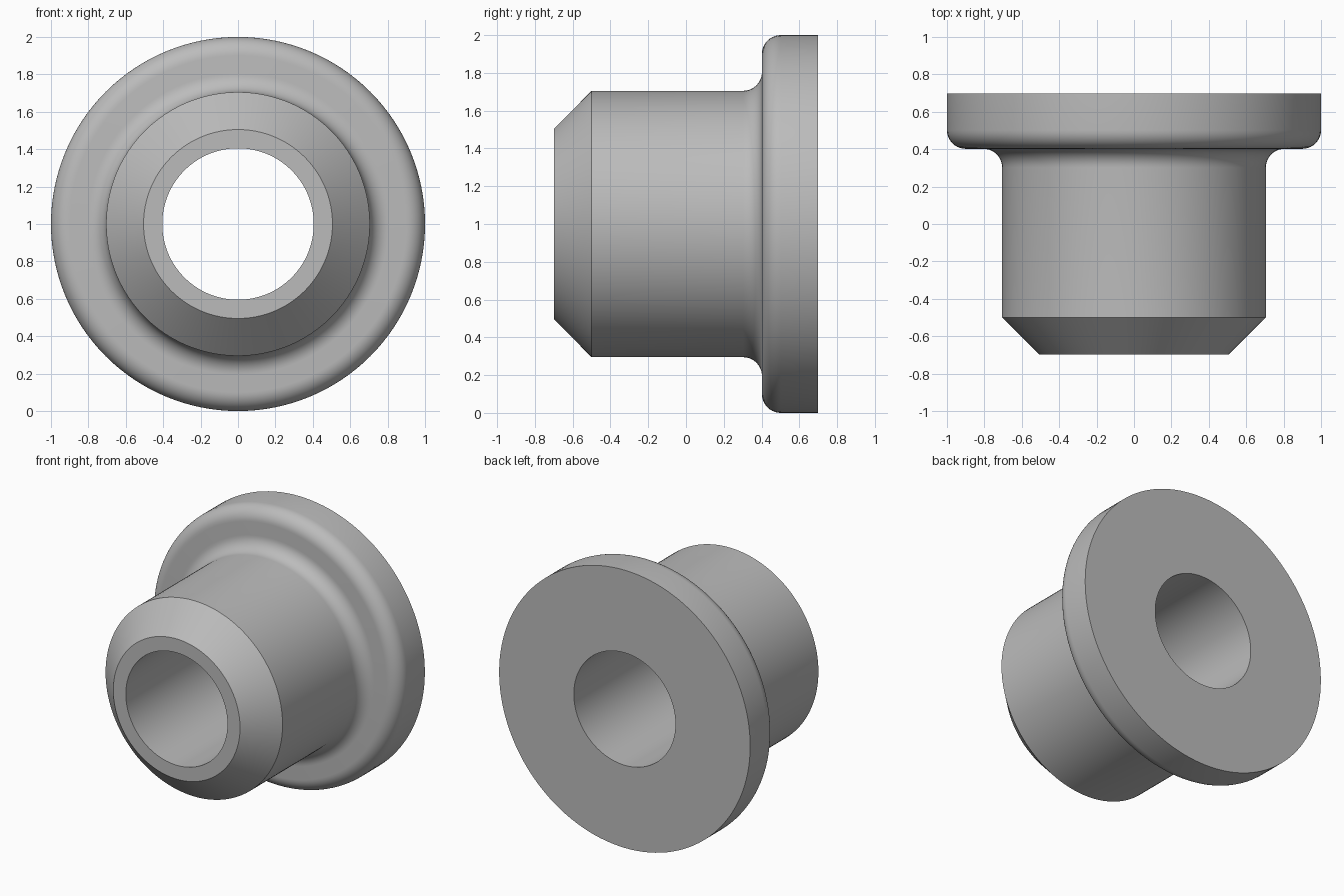
import bpy
import bmesh
from math import cos, sin, pi, radians
from mathutils import Matrix, Vector

SIDES = 128
ARC_STEPS = 10
BORE, NOSE, BARREL, FLANGE = 0.405, 0.505, 0.705, 1.0
HALF, CHAMFER_Y, FLANGE_Y, FILLET = 0.698, -0.5, 0.402, 0.1

cube = bpy.data.objects.get("Cube")
if cube:
    bpy.data.objects.remove(cube, do_unlink=True)


def arc(radius, y, start, end):
    """Quarter fillet as (radius, y) points, angles in degrees."""
    angles = [radians(start + (end - start) * i / ARC_STEPS) for i in range(ARC_STEPS + 1)]
    return [(radius + FILLET * cos(a), y + FILLET * sin(a)) for a in angles]


# Half section: bore, nose chamfer, barrel, concave fillet, rounded flange rim
profile = [(BORE, HALF), (BORE, -HALF), (NOSE, -HALF), (BARREL, CHAMFER_Y)]
profile += arc(BARREL + FILLET, FLANGE_Y - FILLET, 180, 90)
profile += arc(FLANGE - FILLET, FLANGE_Y + FILLET, -90, 0)
profile += [(FLANGE, HALF)]

# Revolve the section around the y axis
bm = bmesh.new()
rings = []
for i in range(SIDES):
    turn = Matrix.Rotation(2 * pi * i / SIDES, 3, 'Y')
    rings.append([bm.verts.new(turn @ Vector((r, y, 0))) for r, y in profile])
count = len(profile)
for i, ring in enumerate(rings):
    following = rings[(i + 1) % SIDES]
    for j in range(count):
        k = (j + 1) % count
        bm.faces.new((ring[j], ring[k], following[k], following[j]))
bmesh.ops.recalc_face_normals(bm, faces=bm.faces)

mesh = bpy.data.meshes.new("flanged_bushing")
bm.to_mesh(mesh)
bm.free()
bushing = bpy.data.objects.new("flanged_bushing", mesh)
bushing.location.z = FLANGE
bpy.context.collection.objects.link(bushing)

# Plain grey metal
grey = bpy.data.materials.new("plain_grey")
grey.use_nodes = True
colour = (0.5, 0.5, 0.5, 1)
grey.diffuse_color = colour
grey.node_tree.nodes["Principled BSDF"].inputs["Base Color"].default_value = colour
mesh.materials.append(grey)

# Smooth the round surfaces, keep the chamfer and end edges sharp
bpy.ops.object.select_all(action='DESELECT')
bushing.select_set(True)
bpy.context.view_layer.objects.active = bushing
bpy.ops.object.shade_smooth_by_angle(angle=radians(30))
